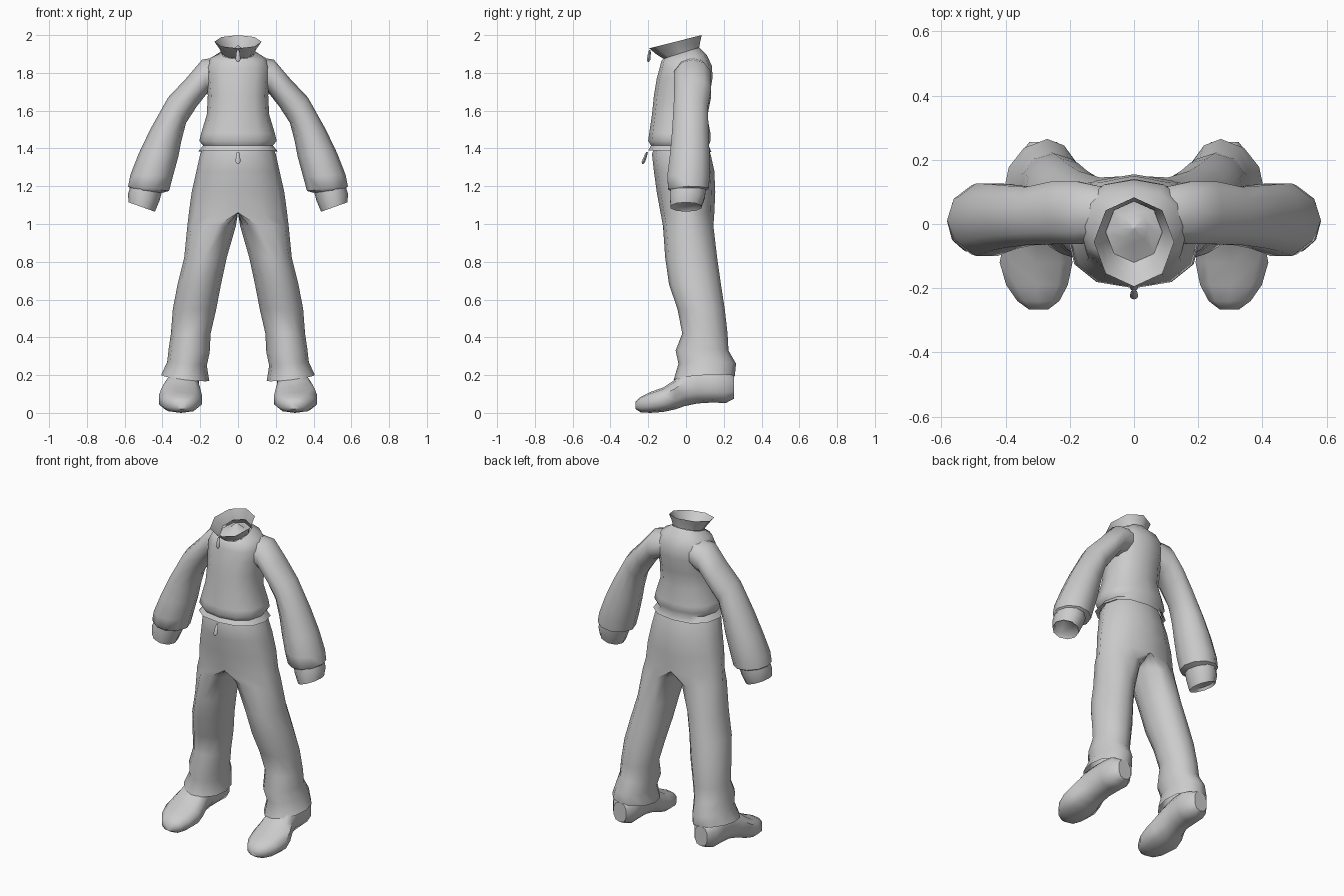
import bpy, bmesh, math
from mathutils import Vector


def power(v, p):
    return math.copysign(abs(v) ** p, v)


def loft(name, rings, n=12, p=1.0, cap_start=False, cap_end=False, mirror=False):
    """Skin rings (x_in, z_in, x_out, z_out, y_front, y_back, tilt, flat).
    tilt raises the back / lowers the front; flat=1 presses the inner half on x=0."""
    bm = bmesh.new()
    loops = []
    for r in rings:
        xi, zi, xo, zo, y0, y1, tilt, flat = (list(r) + [0, 0])[:8]
        loop = []
        for i in range(n):
            t = 2 * math.pi * i / n
            c, s = power(math.cos(t), p), power(math.sin(t), p)
            if abs(c) < 1e-3:
                c = 0
            x = (xi + xo) / 2 + c * (xo - xi) / 2
            x += (xo * max(0, c) - x) * flat
            z = (zi + zo) / 2 + c * (zo - zi) / 2 + s * tilt
            loop.append(bm.verts.new((x, (y0 + y1) / 2 + s * (y1 - y0) / 2, z)))
        loops.append(loop)
    for a, b in zip(loops, loops[1:]):
        for i in range(n):
            j = (i + 1) % n
            bm.faces.new((a[i], a[j], b[j], b[i]))
    for use, loop in ((cap_start, loops[0]), (cap_end, loops[-1])):
        if use:
            bm.faces.new(loop)
    if mirror:  # drop the hidden wall on the centre plane
        wall = [f for f in bm.faces if all(abs(v.co.x) < 1e-4 for v in f.verts)]
        bmesh.ops.delete(bm, geom=wall, context='FACES')
    return finish(name, bm, mirror)


def finish(name, bm, mirror):
    bmesh.ops.recalc_face_normals(bm, faces=bm.faces[:])
    me = bpy.data.meshes.new(name)
    bm.to_mesh(me)
    bm.free()
    ob = bpy.data.objects.new(name, me)
    bpy.context.collection.objects.link(ob)
    if mirror:
        m = ob.modifiers.new("mirror", 'MIRROR')
        m.use_clip = True
    bpy.ops.object.select_all(action='DESELECT')
    ob.select_set(True)
    bpy.context.view_layer.objects.active = ob
    bpy.ops.object.shade_smooth_by_angle(angle=math.radians(50))
    return ob


def centred(w, z, y0, y1, tilt=0):
    return (-w, z, w, z, y0, y1, tilt)


# jacket body, from hem flare up to the neck
loft("jacket_body", [
    centred(0.185, 1.395, -0.17, 0.12),
    centred(0.21, 1.385, -0.20, 0.135, -0.005),
    centred(0.185, 1.415, -0.185, 0.12),
    centred(0.205, 1.44, -0.20, 0.13),
    centred(0.195, 1.48, -0.195, 0.13),
    centred(0.165, 1.58, -0.18, 0.11),
    centred(0.16, 1.68, -0.17, 0.125),
    centred(0.168, 1.77, -0.155, 0.14),
    centred(0.17, 1.83, -0.14, 0.138, 0.005),
    centred(0.145, 1.88, -0.13, 0.11, 0.015),
    centred(0.088, 1.905, -0.12, 0.07, 0.03)], p=0.85)

# flared stand-up collar
loft("collar", [
    centred(0.088, 1.905, -0.12, 0.07, 0.03),
    centred(0.10, 1.93, -0.155, 0.075, 0.033),
    centred(0.125, 1.965, -0.195, 0.083, 0.035)], n=8)

# closed neck bottom inside the collar
loft("neck_lining", [
    centred(0.09, 1.895, -0.12, 0.07, 0.02),
    centred(0.045, 1.91, -0.06, 0.035),
    centred(0.004, 1.945, -0.016, -0.008)], n=8, cap_end=True)

# sleeves, ballooning at the forearm
loft("sleeve", [
    (0.10, 1.71, 0.10, 1.885, -0.06, 0.12),
    (0.165, 1.69, 0.19, 1.87, -0.068, 0.138),
    (0.22, 1.62, 0.275, 1.77, -0.068, 0.138),
    (0.275, 1.535, 0.37, 1.67, -0.07, 0.12),
    (0.30, 1.44, 0.465, 1.50, -0.08, 0.125),
    (0.315, 1.36, 0.525, 1.375, -0.09, 0.13),
    (0.345, 1.25, 0.57, 1.26, -0.105, 0.132),
    (0.365, 1.175, 0.582, 1.20, -0.10, 0.125),
    (0.40, 1.165, 0.565, 1.185, -0.085, 0.10)], n=10, mirror=True)

# cuffs
loft("cuff", [
    (0.40, 1.18, 0.57, 1.20, -0.085, 0.11),
    (0.415, 1.125, 0.582, 1.16, -0.09, 0.105),
    (0.44, 1.065, 0.58, 1.115, -0.085, 0.085),
    (0.45, 1.085, 0.57, 1.13, -0.07, 0.07)], n=10, cap_end=True, mirror=True)

# trousers: half hips flattened on the centre plane, splitting into a leg
loft("trousers", [
    (0, 1.41, 0.18, 1.41, -0.165, 0.115, 0, 1),
    (0, 1.37, 0.20, 1.37, -0.18, 0.13, 0, 1),
    (0, 1.28, 0.22, 1.28, -0.17, 0.15, 0, 1),
    (0, 1.17, 0.245, 1.17, -0.155, 0.155, 0, 1),
    (0, 1.06, 0.26, 1.06, -0.135, 0.15, 0, 1),
    (0.015, 0.99, 0.268, 0.99, -0.122, 0.145, 0, 0.25),
    (0.06, 0.82, 0.285, 0.82, -0.11, 0.165),
    (0.09, 0.68, 0.32, 0.68, -0.09, 0.185),
    (0.115, 0.55, 0.345, 0.55, -0.045, 0.205),
    (0.145, 0.42, 0.355, 0.42, -0.02, 0.22),
    (0.15, 0.32, 0.367, 0.34, -0.055, 0.225),
    (0.165, 0.25, 0.375, 0.27, -0.04, 0.265),
    (0.152, 0.17, 0.407, 0.20, -0.065, 0.258, 0.01)], mirror=True)


# shoes: sections along y of (y, bottom, top, half width, centre x)
def shoe(sections, n=10):
    bm = bmesh.new()
    loops = []
    for y, b, t, w, cx in sections:
        loops.append([bm.verts.new((
            cx + w * power(math.cos(a), 0.8), y,
            (b + t) / 2 + (t - b) / 2 * power(math.sin(a), 0.8)))
            for a in (2 * math.pi * (i + 0.5) / n for i in range(n))])
    for a, b in zip(loops, loops[1:]):
        for i in range(n):
            bm.faces.new((a[i], a[i - 1], b[i - 1], b[i]))
    bm.faces.new(loops[0])
    bm.faces.new(loops[-1])
    return finish("shoe", bm, True)


shoe([(-0.267, 0.02, 0.06, 0.03, 0.297),
      (-0.24, 0.003, 0.085, 0.068, 0.298),
      (-0.19, 0.0, 0.11, 0.10, 0.302),
      (-0.12, 0.005, 0.135, 0.118, 0.305),
      (-0.06, 0.018, 0.175, 0.108, 0.303),
      (-0.01, 0.035, 0.22, 0.092, 0.298),
      (0.06, 0.05, 0.24, 0.082, 0.29),
      (0.14, 0.055, 0.24, 0.085, 0.287),
      (0.21, 0.052, 0.235, 0.08, 0.284),
      (0.255, 0.075, 0.20, 0.045, 0.283)])

# zip pull tabs at collar and waist
for name, y, z, lean in (("collar_pull", -0.20, 1.857, 0.008),
                         ("waist_pull", -0.23, 1.317, 0.022)):
    loft(name, [(-w, z + h, w, z + h, y + lean * h / 0.06 - w * 0.7, y + lean * h / 0.06 + w * 0.7)
                for h, w in ((0, 0.005), (0.012, 0.013), (0.045, 0.011), (0.065, 0.006))],
         n=8, cap_start=True, cap_end=True)
